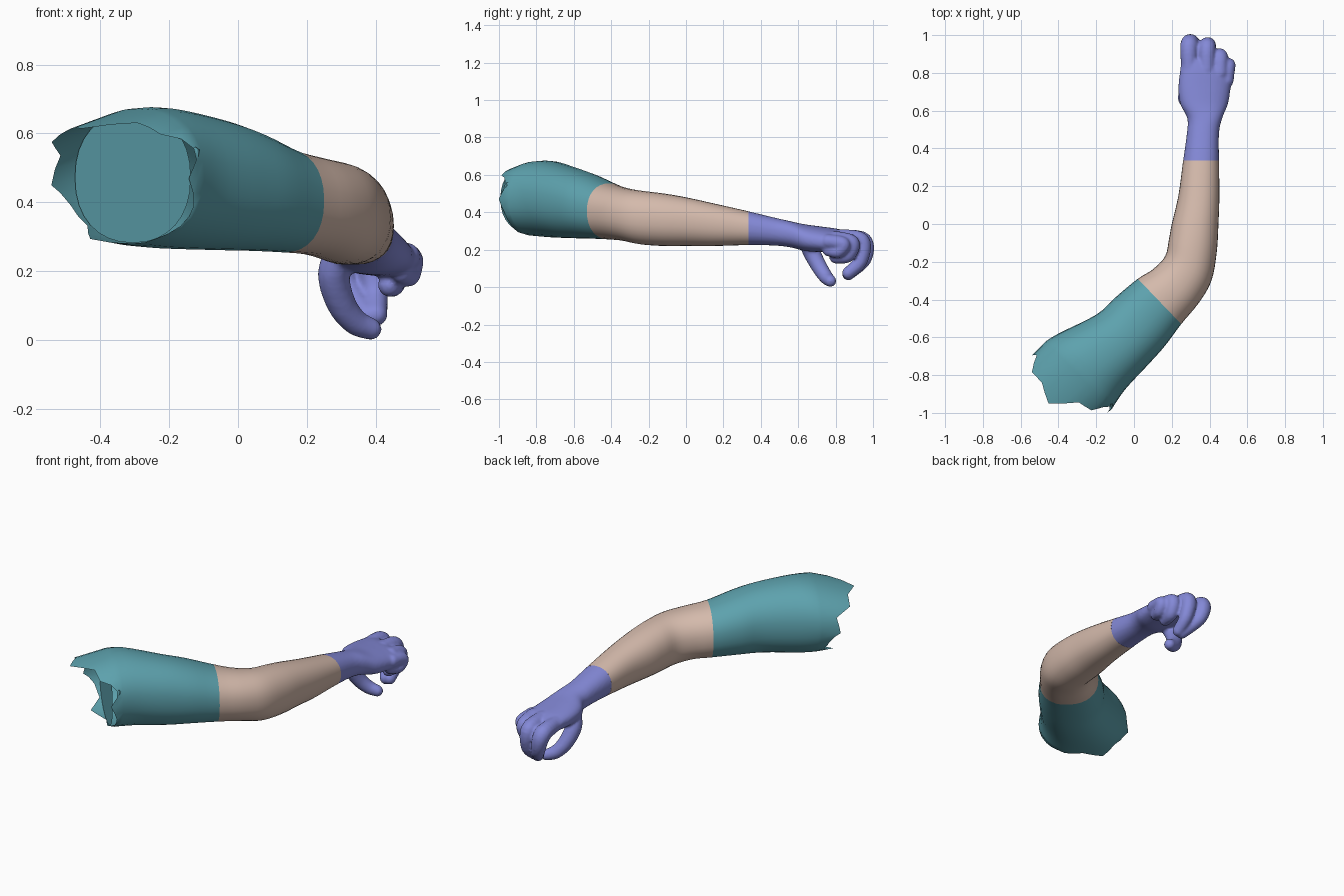
import bpy, bmesh, math
from mathutils import Vector, Matrix

if "Cube" in bpy.data.objects:
    bpy.data.objects.remove(bpy.data.objects["Cube"])

SEG = 32   # sides around the limb
SUB = 4    # rings between two key sections

# Key sections: left x, y, right x, y, bottom z, top z, tilt of the right side
UPPER = [(-.48, -.63, -.13, -1.0, .275, .67, 0), (-.40, -.58, -.05, -.88, .267, .675, 0),
         (-.20, -.48, .07, -.75, .262, .64, 0), (-.10, -.39, .16, -.65, .26, .605, 0),
         (.02, -.29, .25, -.53, .255, .555, 0)]
FORE = [(.10, -.24, .345, -.415, .247, .53, 0), (.165, -.17, .41, -.30, .228, .515, 0),
        (.185, -.08, .438, -.15, .22, .50, 0), (.20, 0, .447, 0, .22, .48, 0),
        (.235, .15, .452, .15, .22, .447, 0), (.26, .335, .45, .335, .225, .405, 0)]
HAND = [(.28, .48, .45, .48, .222, .37, 0), (.282, .56, .467, .56, .212, .352, 0),
        (.245, .635, .497, .635, .205, .345, -.01), (.235, .72, .512, .72, .205, .337, -.015),
        (.245, .82, .525, .80, .21, .327, -.02), (.255, .89, .52, .83, .22, .312, -.025)]

# Fingers: x, y, z, radius
FINGERS = {
    "index": [(.292, .83, .265, .043), (.292, .947, .245, .048), (.315, .952, .15, .040), (.375, .868, .07, .034)],
    "middle": [(.385, .82, .268, .043), (.387, .937, .245, .046), (.397, .932, .14, .039), (.40, .868, .075, .034)],
    "ring": [(.455, .80, .258, .042), (.455, .885, .235, .043), (.45, .865, .17, .038), (.44, .80, .16, .034)],
    "pinky": [(.49, .76, .245, .038), (.500, .84, .23, .038), (.495, .815, .19, .034), (.475, .76, .195, .03)],
    "thumb": [(.30, .645, .255, .048), (.278, .67, .19, .047), (.298, .712, .11, .043),
              (.338, .748, .055, .038), (.385, .772, .033, .032)],
}

# Torn shoulder edge: reach beyond the first section, round from the right side
TEAR = [.01, -.05, .06, .08, .20, .15, .15, .07, .09, .03, .01, .07, .00, .01, -.02, -.03]


def resample(keys, n):
    """Catmull-Rom interpolation through tuples of numbers."""
    out = []
    for i in range(len(keys) - 1):
        a, b, c, d = (keys[max(i - 1, 0)], keys[i], keys[i + 1], keys[min(i + 2, len(keys) - 1)])
        for s in range(n):
            t = s / n
            out.append([.5 * (2*q + (r - p)*t + (2*p - 5*q + 4*r - w)*t*t + (3*q - p - 3*r + w)*t**3)
                        for p, q, r, w in zip(a, b, c, d)])
    out.append(list(keys[-1]))
    return out


def section(k, scale=1.0):
    lx, ly, rx, ry, z0, z1, tilt = k
    c = Vector(((lx + rx) / 2, (ly + ry) / 2, (z0 + z1) / 2 + tilt))
    side = Vector(((rx - lx) / 2, (ry - ly) / 2, tilt)) * scale
    up = Vector((0, 0, (z1 - z0) / 2)) * scale
    pts = []
    for i in range(SEG):
        co, si = math.cos(i * math.tau / SEG), math.sin(i * math.tau / SEG)
        pts.append(c + side * math.copysign(abs(co) ** .9, co) + up * math.copysign(abs(si) ** .9, si))
    return pts


def loft(bm, loops, capped=False):
    rows = [[bm.verts.new(p) for p in lp] for lp in loops]
    for a, b in zip(rows, rows[1:]):
        for i in range(SEG):
            j = (i + 1) % SEG
            bm.faces.new((a[i], a[j], b[j], b[i]))
    if capped:
        bm.faces.new(rows[0][::-1])
        bm.faces.new(rows[-1])


def finish(bm, name, color):
    me = bpy.data.meshes.new(name)
    bmesh.ops.recalc_face_normals(bm, faces=bm.faces)
    for f in bm.faces:
        f.smooth = len(f.verts) == 4
    bm.to_mesh(me)
    bm.free()
    mat = bpy.data.materials.new(name + "_color")
    mat.diffuse_color = (*color, 1)
    mat.use_nodes = True
    mat.node_tree.nodes["Principled BSDF"].inputs["Base Color"].default_value = mat.diffuse_color
    me.materials.append(mat)
    ob = bpy.data.objects.new(name, me)
    bpy.context.collection.objects.link(ob)
    return ob


rings = resample(UPPER + FORE + HAND, SUB)
cut1 = (len(UPPER) - 1) * SUB
cut2 = (len(UPPER) + len(FORE) - 1) * SUB
TEAL = (.11, .36, .42)

# Upper arm with torn end
first = section(rings[0], .97)
away = Vector((-.74, -.67, 0))
torn = []
for i, p in enumerate(first):
    a, b = TEAR[i // 2], TEAR[(i // 2 + 1) % len(TEAR)]
    reach = a if i % 2 == 0 else (a + b) / 2
    droop = -.25 * max(reach, 0) if p.z > .47 else 0
    torn.append(p + away * reach + Vector((0, 0, droop)))
bm = bmesh.new()
loft(bm, [torn] + [section(k) for k in rings[1:cut1 + 1]])
finish(bm, "upper_arm", TEAL)

# Flat closing face inside the torn shoulder edge
bm = bmesh.new()
bm.faces.new([bm.verts.new(p) for p in reversed(section(rings[0], .96))])
finish(bm, "shoulder_cap", TEAL)

# Forearm
bm = bmesh.new()
loft(bm, [section(k) for k in rings[cut1:cut2 + 1]])
finish(bm, "forearm", (.66, .49, .41))

# Hand: palm loft and fingers fused into one skin
bm = bmesh.new()
loft(bm, [section(k) for k in rings[cut2 - 2:]], capped=True)
for keys in FINGERS.values():
    for x, y, z, r in resample(keys, 7):
        bmesh.ops.create_uvsphere(bm, u_segments=16, v_segments=10, radius=r,
                                  matrix=Matrix.Translation((x, y, z)))
hand = finish(bm, "hand", (.23, .25, .68))
mod = hand.modifiers.new("fuse", 'REMESH')
mod.mode = 'VOXEL'
mod.voxel_size = .008
mod = hand.modifiers.new("soften", 'SMOOTH')
mod.factor = .5
mod.iterations = 4

# Bake the fused hand and trim it open at the wrist line
bpy.context.view_layer.update()
dg = bpy.context.evaluated_depsgraph_get()
bm = bmesh.new()
bm.from_mesh(hand.evaluated_get(dg).to_mesh())
hand.modifiers.clear()
bmesh.ops.bisect_plane(bm, geom=bm.verts[:] + bm.edges[:] + bm.faces[:],
                       plane_co=(0, .335, 0), plane_no=(0, 1, 0), clear_inner=True)
for f in bm.faces:
    f.smooth = True
    f.material_index = 0
bm.to_mesh(hand.data)
bm.free()
